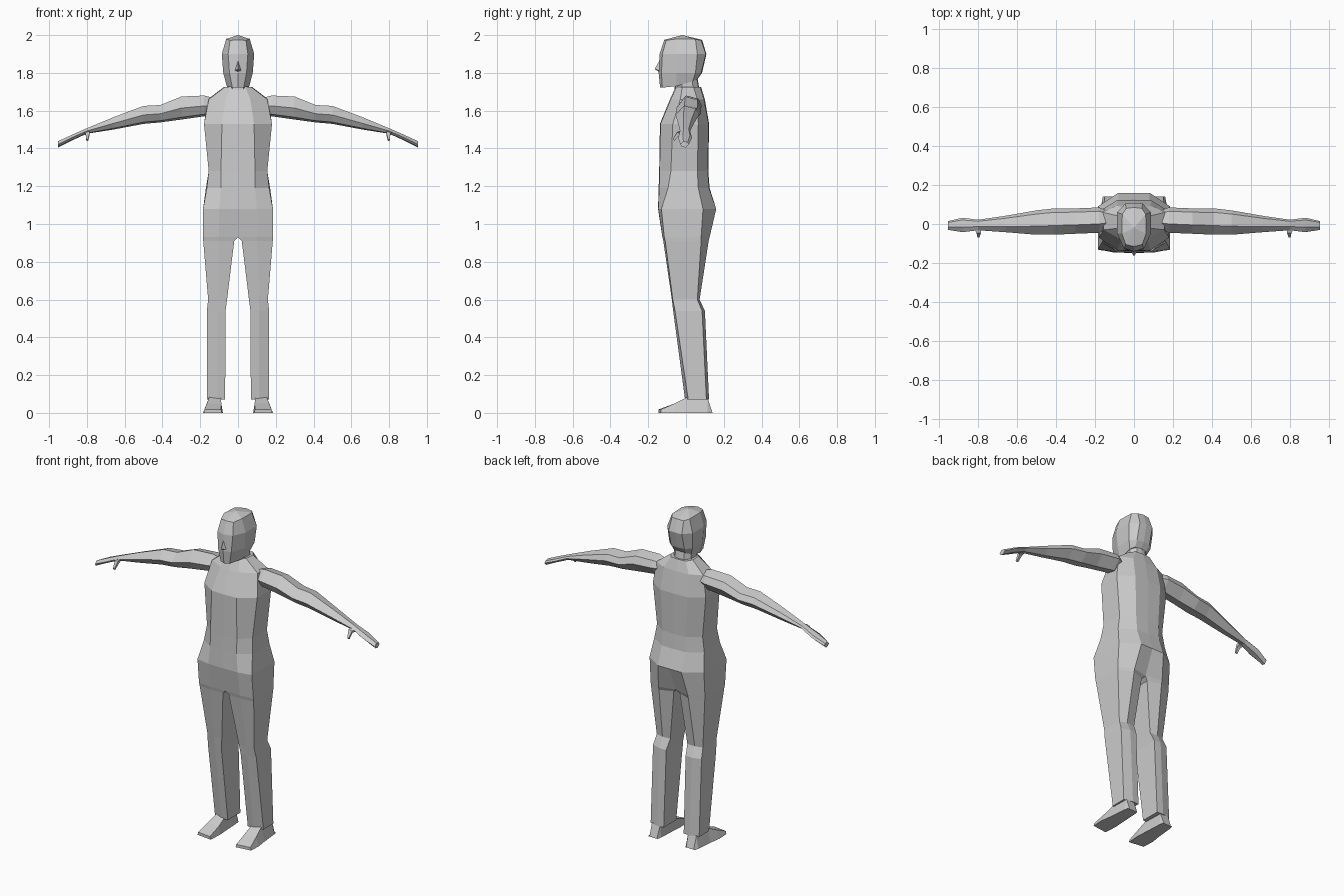
import bpy, bmesh
from mathutils import Vector

grey = bpy.data.materials.new("plain grey")
grey.diffuse_color = (0.6, 0.6, 0.6, 1)


def finish(name, bm, mirrored=True):
    """Mirror the half or single-sided mesh across x = 0 and make an object."""
    if mirrored:
        geom = bm.verts[:] + bm.edges[:] + bm.faces[:]
        dup = bmesh.ops.duplicate(bm, geom=geom)["geom"]
        for v in dup:
            if isinstance(v, bmesh.types.BMVert):
                v.co.x *= -1
    bmesh.ops.remove_doubles(bm, verts=bm.verts, dist=0.0005)
    bmesh.ops.recalc_face_normals(bm, faces=bm.faces)
    me = bpy.data.meshes.new(name)
    bm.to_mesh(me)
    bm.free()
    me.materials.append(grey)
    ob = bpy.data.objects.new(name, me)
    bpy.context.collection.objects.link(ob)
    return ob


def loft(bm, rings, closed_from=0, start=None, end=None):
    """Skin rings of points; strips before closed_from stay open at the ends."""
    vs = [[bm.verts.new(p) for p in r] for r in rings]
    n = len(vs[0])
    for k in range(len(vs) - 1):
        for i in range(n if k >= closed_from else n - 1):
            j = (i + 1) % n
            bm.faces.new((vs[k][i], vs[k][j], vs[k + 1][j], vs[k + 1][i]))
    for ring, cap in ((vs[0], start), (vs[-1], end)):
        if cap == "flat":
            bm.faces.new(ring)
        elif cap:
            tip = bm.verts.new(cap)
            for a, b in zip(ring, ring[1:]):
                bm.faces.new((a, b, tip))


def level(z, fc, f, sf, sb, b, bc, x=0):
    """Half ring: front centre, front, side front, side back, back, back centre."""
    return [(px, py, z) for px, py in ((x, fc), f, sf, sb, b, (x, bc))]


# Torso and trousers in one skin, legs split at the crotch
bm = bmesh.new()
loft(bm, [
    level(1.725, -.055, (.04, -.05), (.07, -.02), (.075, .04), (.05, .075), .08),
    level(1.66, -.085, (.065, -.08), (.155, -.03), (.16, .06), (.085, .095), .10),
    level(1.53, -.138, (.085, -.135), (.18, -.07), (.18, .065), (.09, .12), .122),
    level(1.28, -.142, (.09, -.14), (.155, -.08), (.155, .06), (.08, .115), .118),
    level(1.19, -.145, (.09, -.142), (.165, -.095), (.17, .065), (.08, .122), .125),
    level(1.08, -.148, (.10, -.147), (.185, -.13), (.185, .09), (.08, .16), .16),
    level(.93, -.122, (.10, -.125), (.185, -.115), (.185, .08), (.10, .125), .10),
    level(.91, -.118, (.10, -.12), (.184, -.11), (.184, .08), (.10, .12), .09, .02),
    level(.60, -.075, (.11, -.075), (.158, -.07), (.157, .06), (.11, .072), .07, .058),
    level(.54, -.068, (.11, -.068), (.165, -.058), (.165, .085), (.11, .10), .098, .066),
    level(.07, -.002, (.11, -.005), (.165, .012), (.165, .108), (.11, .122), .12, .068),
], closed_from=6, start="flat", end="flat")
finish("torso_and_trousers", bm)

# Neck
bm = bmesh.new()
loft(bm, [
    level(1.79, -.05, (.03, -.05), (.055, -.02), (.055, .03), (.03, .055), .058),
    level(1.69, -.065, (.03, -.06), (.06, -.02), (.06, .04), (.03, .07), .075),
])
finish("neck", bm)

# Head
bm = bmesh.new()
loft(bm, [
    [(0, -.115, 1.975), (.042, -.105, 1.972), (.062, -.05, 1.98),
     (.06, .05, 1.978), (.04, .08, 1.972), (0, .085, 1.975)],
    level(1.90, -.14, (.052, -.125), (.086, -.05), (.086, .06), (.045, .105), .108),
    level(1.80, -.145, (.045, -.13), (.078, -.05), (.078, .05), (.045, .08), .085),
    [(0, -.137, 1.722), (.03, -.125, 1.722), (.06, -.05, 1.73),
     (.06, .035, 1.755), (.04, .058, 1.765), (0, .06, 1.765)],
], closed_from=9, start=(0, -.02, 2), end=(0, -.03, 1.735))
finish("head", bm)

# Nose wedge
bm = bmesh.new()
top, tip, base, side = [bm.verts.new(p) for p in (
    (0, -.138, 1.87), (0, -.166, 1.82), (0, -.142, 1.805), (.022, -.13, 1.81))]
bm.faces.new((top, tip, side))
bm.faces.new((tip, base, side))
finish("nose", bm)


def arm_ring(x, y0, y1, z0, z1):
    """Six-sided arm section with a ridge at the front and back."""
    w, ym, zm = y1 - y0, (y0 + y1) / 2, (z0 + z1) / 2
    return [(x, y0, zm), (x, ym - w * .15, z1), (x, y1 - w * .15, z1 - (z1 - z0) * .15),
            (x, y1, zm), (x, ym + w * .15, z0), (x, y0 + w * .2, z0 + (z1 - z0) * .1)]


# Arms with flat hands
bm = bmesh.new()
loft(bm, [arm_ring(*a) for a in (
    (.14, -.03, .07, 1.58, 1.67),
    (.18, -.045, .085, 1.57, 1.68),
    (.30, -.05, .08, 1.553, 1.675),
    (.41, -.055, .08, 1.538, 1.63),
    (.50, -.055, .07, 1.53, 1.625),
    (.66, -.042, .042, 1.50, 1.565),
    (.80, -.032, .022, 1.478, 1.507),
    (.88, -.042, .032, 1.442, 1.472),
    (.953, -.03, .015, 1.405, 1.438))], start="flat", end="flat")
finish("arms", bm)

# Thumbs
bm = bmesh.new()
loft(bm, [
    [(.785, -.015, 1.495), (.825, -.015, 1.49), (.815, -.02, 1.475), (.785, -.02, 1.48)],
    [(.785, -.045, 1.49), (.808, -.045, 1.485), (.805, -.035, 1.47), (.785, -.035, 1.475)],
    [(.793, -.07, 1.45), (.803, -.07, 1.45), (.803, -.062, 1.44), (.793, -.062, 1.44)],
], start="flat", end="flat")
finish("thumbs", bm)

# Feet: toe, instep, ankle and heel sections
bm = bmesh.new()
loft(bm, [[(a, y, 0), (b, y + dy, 0), (d, y + dy, z), (c, y, z)]
          for y, dy, a, b, c, d, z in (
              (-.145, .012, .085, .182, .09, .178, .018),
              (-.06, 0, .08, .185, .088, .165, .05),
              (.01, 0, .085, .175, .092, .152, .085),
              (.115, 0, .09, .165, .095, .152, .075),
              (.14, 0, .095, .16, .10, .15, .003))], start="flat", end="flat")
finish("feet", bm)
